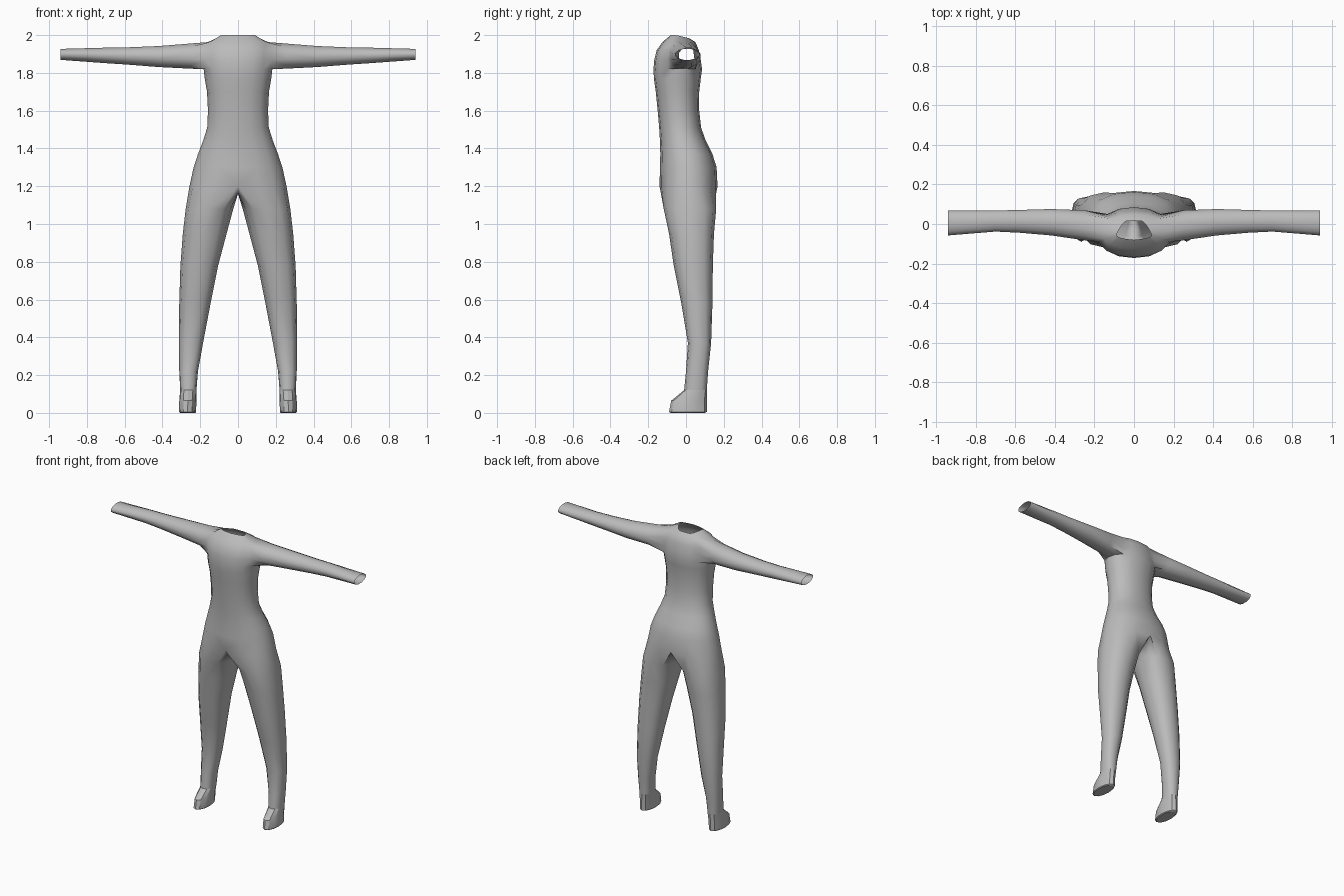
import bpy, bmesh, math

if "Cube" in bpy.data.objects:
    bpy.data.objects.remove(bpy.data.objects["Cube"])

grey = bpy.data.materials.new("light grey")
grey.diffuse_color = (0.5, 0.5, 0.5, 1)
grey.use_nodes = True
grey.node_tree.nodes["Principled BSDF"].inputs["Base Color"].default_value = grey.diffuse_color


def spow(v, p=0.85):
    return math.copysign(abs(v) ** p, v)


def oval(deg, cx, rx, cy, ry, p=0.85):
    # squarish oval, 0 degrees at the front, 90 at the outer side
    a = math.radians(deg)
    return cx + rx * spow(math.sin(a), p), cy - ry * spow(math.cos(a), p)


def bridge(bm, a, b, closed=True):
    n = len(a)
    for i in range(n if closed else n - 1):
        j = (i + 1) % n
        bm.faces.new((a[i], a[j], b[j], b[i]))


def finish(bm, name, angle):
    bmesh.ops.recalc_face_normals(bm, faces=bm.faces)
    me = bpy.data.meshes.new(name)
    bm.to_mesh(me)
    bm.free()
    me.materials.append(grey)
    ob = bpy.data.objects.new(name, me)
    bpy.context.collection.objects.link(ob)
    mod = ob.modifiers.new("mirror", 'MIRROR')
    mod.use_clip = True
    mod.merge_threshold = 0.0005
    bpy.ops.object.select_all(action='DESELECT')
    ob.select_set(True)
    bpy.context.view_layer.objects.active = ob
    bpy.ops.object.shade_smooth_by_angle(angle=math.radians(angle))


def leg_ring(bm, z, x0, x1, y0, y1, p=0.85):
    # columns 0-8 run front, outside, back; 9-11 lie on the inside
    pts = [oval(-30 + 30 * i, (x0 + x1) / 2, (x1 - x0) / 2,
                (y0 + y1) / 2, (y1 - y0) / 2, p) for i in range(12)]
    return [bm.verts.new((x, y, z)) for x, y in pts]


# ---- body: torso, sleeve and trouser leg in one surface ----
bm = bmesh.new()
# height, half width, front y, back y
torso = [(1.2, .257, -.14, .167), (1.3, .235, -.138, .162), (1.37, .212, -.136, .14),
         (1.44, .185, -.138, .105), (1.51, .163, -.142, .08), (1.6, .159, -.15, .07),
         (1.7, .164, -.16, .07), (1.77, .176, -.17, .078), (1.82, .182, -.172, .085),
         (1.87, .19, -.168, .078), (1.92, .185, -.155, .068), (1.963, .16, -.125, .05)]
HOLE = 8                                   # first row of the armhole
rows = []
for r, (z, w, f, b) in enumerate(torso):
    row = []
    for i in range(9):
        if r in (HOLE + 1, HOLE + 2) and i in (4, 5):
            row.append(None)               # inside the armhole
            continue
        x, y = oval(22.5 * i, 0, w, (f + b) / 2, (b - f) / 2, 0.9)
        row.append(bm.verts.new((0 if i in (0, 8) else x, y, z)))
    rows.append(row)
# open neckline
neck = [(0, -.08), (.04, -.076), (.075, -.068), (.09, -.058), (.082, -.04),
        (.072, -.02), (.058, 0), (.04, .015), (0, .017)]
rows.append([bm.verts.new((x, y, 2.0 - max(0, y + .05) * .25)) for x, y in neck])
for r in range(len(rows) - 1):
    for i in range(8):
        if HOLE <= r < HOLE + 3 and 3 <= i < 6:
            continue
        bm.faces.new((rows[r][i], rows[r][i + 1], rows[r + 1][i + 1], rows[r + 1][i]))

# sleeve, open at the wrist
b, t = rows[HOLE], rows[HOLE + 3]
loop = [b[3], b[4], b[5], b[6], rows[HOLE + 1][6], rows[HOLE + 2][6],
        t[6], t[5], t[4], t[3], rows[HOLE + 2][3], rows[HOLE + 1][3]]
for x, y0, y1, z0, z1 in [(.25, -.085, .072, 1.82, 1.958), (.42, -.06, .078, 1.829, 1.944),
                          (.58, -.046, .073, 1.842, 1.937), (.7, -.04, .07, 1.85, 1.935),
                          (.94, -.06, .07, 1.868, 1.928)]:
    ring = []
    for k in range(12):
        a = math.radians(225 + 30 * k)
        ring.append(bm.verts.new((x, (y0 + y1) / 2 + (y1 - y0) / 2 * math.cos(a),
                                  (z0 + z1) / 2 + (z1 - z0) / 2 * math.sin(a))))
    bridge(bm, loop, ring)
    loop = ring

# trouser leg, starting from the hip row and the crotch seam
loop = rows[0] + [bm.verts.new((0, y, z)) for y, z in ((.09, 1.17), (.01, 1.16), (-.07, 1.165))]
for spec in [(1.08, .025, .277, -.118, .16), (.95, .06, .292, -.09, .148),
             (.78, .105, .305, -.065, .142), (.58, .145, .311, -.025, .14),
             (.37, .185, .313, .01, .133), (.22, .212, .311, 0, .117),
             (.12, .22, .306, -.01, .11)]:
    ring = leg_ring(bm, *spec)
    bridge(bm, loop, ring)
    loop = ring
finish(bm, "body_suit", 60)

# ---- feet: faceted wedges with a blunt toe ----
bm = bmesh.new()
loop = leg_ring(bm, .12, .22, .306, -.01, .11)
for spec in [(.065, .22, .311, -.078, .11, 1), (.005, .222, .312, -.09, .11, 1)]:
    ring = leg_ring(bm, *spec)
    bridge(bm, loop, ring)
    loop = ring
bm.faces.new([bm.verts.new((v.co.x * .9 + .0267, v.co.y * .9, 0)) for v in loop])
bm.verts.ensure_lookup_table()
bridge(bm, loop, bm.verts[-12:])
finish(bm, "foot", 25)
